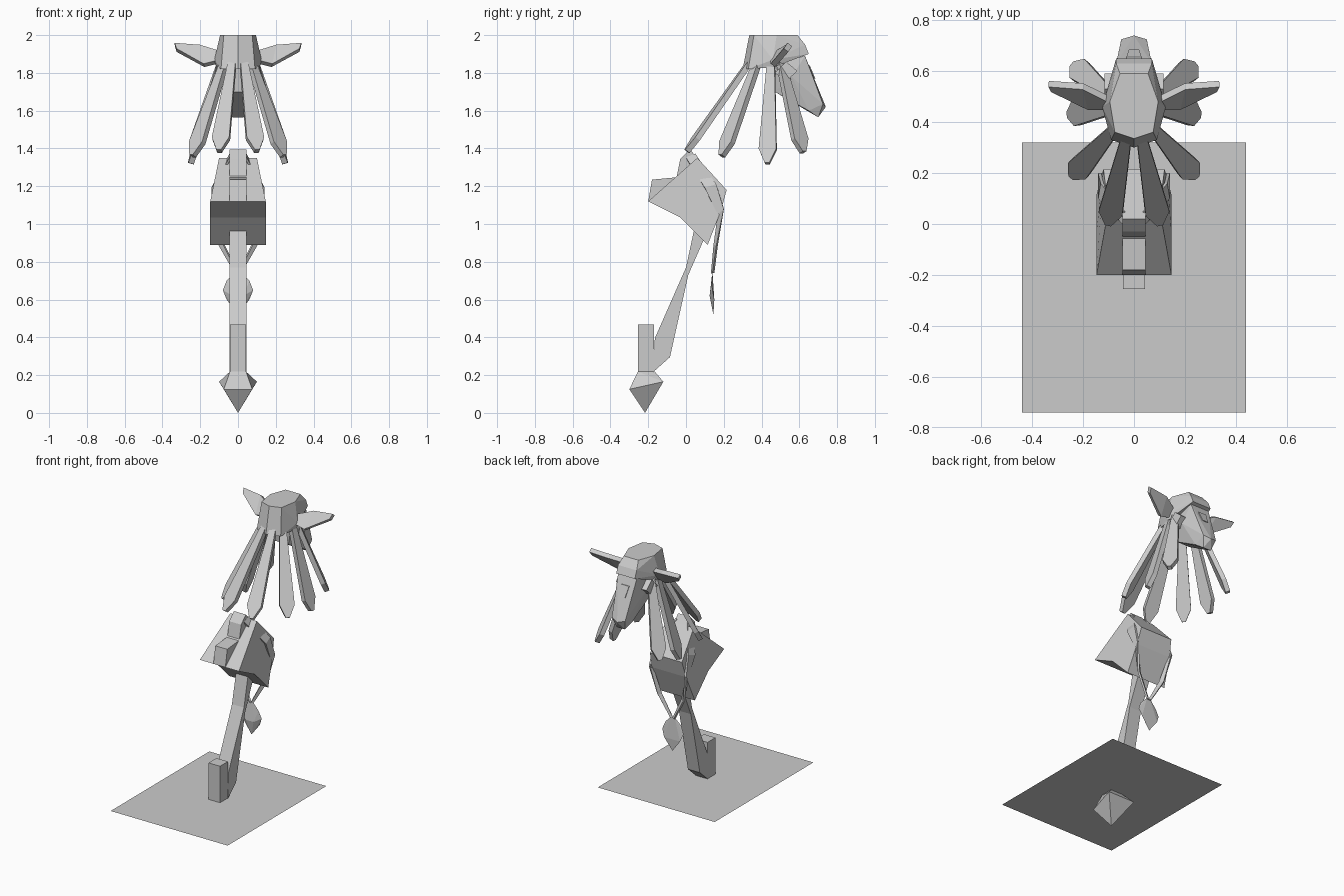
import bpy
import bmesh
from mathutils import Vector

cube = bpy.data.objects.get("Cube")
if cube:
    bpy.data.objects.remove(cube, do_unlink=True)

GREY = (0.6, 0.6, 0.6, 1)
mat = bpy.data.materials.new("plain_grey")
mat.use_nodes = True
mat.diffuse_color = GREY
mat.node_tree.nodes["Principled BSDF"].inputs["Base Color"].default_value = GREY


def finish(name, bm, mirror=False, thickness=0):
    bmesh.ops.recalc_face_normals(bm, faces=bm.faces[:])
    mesh = bpy.data.meshes.new(name)
    bm.to_mesh(mesh)
    bm.free()
    mesh.materials.append(mat)
    obj = bpy.data.objects.new(name, mesh)
    bpy.context.collection.objects.link(obj)
    if thickness:
        solid = obj.modifiers.new("thickness", 'SOLIDIFY')
        solid.thickness = thickness
        solid.offset = 0
    if mirror:
        mod = obj.modifiers.new("mirror", 'MIRROR')
        mod.use_mirror_merge = False
    return obj


def hull(name, half, mirror=False):
    """Convex solid from points; symmetric across x unless mirrored as a pair."""
    bm = bmesh.new()
    for x, y, z in half:
        bm.verts.new((x, y, z))
        if x and not mirror:
            bm.verts.new((-x, y, z))
    res = bmesh.ops.convex_hull(bm, input=bm.verts[:])
    loose = [g for g in res["geom_interior"] if isinstance(g, bmesh.types.BMVert)]
    bmesh.ops.delete(bm, geom=loose, context='VERTS')
    return finish(name, bm, mirror)


def slab(name, profile):
    """Side profile of (y, z, half width) spanned across x."""
    bm = bmesh.new()
    left = [bm.verts.new((w, y, z)) for y, z, w in profile]
    right = [bm.verts.new((-w, y, z)) for y, z, w in profile]
    bm.faces.new(left)
    bm.faces.new(right[::-1])
    for i in range(len(profile)):
        bm.faces.new((left[i - 1], right[i - 1], right[i], left[i]))
    return finish(name, bm)


def ribbon(name, pairs, thickness, mirror=True):
    """Strip of quads through pairs of edge points, given thickness."""
    bm = bmesh.new()
    rows = [[bm.verts.new(p) for p in pair] for pair in pairs]
    for a, b in zip(rows, rows[1:]):
        bm.faces.new((a[0], a[1], b[1], b[0]))
    return finish(name, bm, mirror, thickness)


# Ground sheet
bm = bmesh.new()
bm.faces.new([bm.verts.new((x, y, 0.22)) for x, y in
              ((-.44, -.74), (.44, -.74), (.44, .32), (-.44, .32))])
finish("ground_sheet", bm)

# Pointed stake and post
hull("stake_point", [(0, -.217, 0), (.075, -.3, .125), (.1, -.12, .165),
                     (.043, -.255, .218), (.043, -.165, .218)])
slab("post", [(y, z, .043) for y, z in
              ((-.255, .21), (-.17, .21), (-.17, .468), (-.255, .468))])

# Slanted trunk rising to the body
slab("trunk", [(y, z, .045) for y, z in
               ((-.175, .215), (-.165, .395), (0, .77), (.045, .98), (.07, 1.05),
                (.1, .93), (.012, .73), (-.085, .295))])

# Body with a raised central ridge
slab("body", [(-.2, 1.12, .147), (-.03, 1.035, .147), (.115, .89, .147),
              (.185, 1.07, .13), (.215, 1.18, .12), (.06, 1.35, .1)])
slab("body_ridge", [(y, z, .045) for y, z in
                    ((-.2, 1.12), (-.18, 1.235), (-.05, 1.247), (-.03, 1.345),
                     (.02, 1.395), (.06, 1.35), (.05, 1.2))])

# Straps crossing the body to a hanging leaf
ribbon("strap", [((.04, 0, 1.35), (.04, .05, 1.37)),
                 ((.135, .1, 1.19), (.125, .16, 1.21)),
                 ((.125, .17, 1.05), (.135, .2, 1.08)),
                 ((.075, .15, .89), (.1, .165, .89)),
                 ((0, .137, .74), (.015, .145, .74))], .012)
hull("hanging_leaf", [(.012, .14, .75), (.06, .135, .7), (.08, .14, .65),
                      (.06, .15, .6), (0, .145, .52), (.03, .125, .62)])

# Head cap
hull("head_cap", [(0, .335, 2), (.075, .36, 2), (.095, .48, 2), (.055, .59, 2),
                  (0, .3, 1.82), (.09, .33, 1.82), (.125, .46, 1.87),
                  (.115, .46, 1.83), (.07, .65, 1.9), (.07, .63, 1.95)])

# Snout, cheeks and nose ridge
hull("snout", [(.08, .46, 1.84), (.07, .63, 1.89), (.05, .47, 1.7),
               (.085, .56, 1.78), (.05, .65, 1.6), (.05, .725, 1.635),
               (0, .74, 1.62), (.03, .7, 1.565)])
hull("cheek", [(x, y, z) for x in (.07, .115) for y, z in
               ((.47, 1.8), (.53, 1.86), (.59, 1.81), (.53, 1.755))], True)
hull("nose_ridge", [(.03, .64, 1.84), (.03, .655, 1.84),
                    (.02, .67, 1.77), (.02, .685, 1.77)])

# Ears
ribbon("ear", [((.1, .46, 1.86), (.1, .49, 1.91)),
               ((.18, .46, 1.84), (.2, .54, 1.94)),
               ((.325, .53, 1.92), (.335, .55, 1.95))], .03)

# Mane blades: root and tip on one side, mirrored to the other
BLADES = [((.03, .34, 1.86), (.1, .005, 1.385)),
          ((.07, .38, 1.86), (.24, .19, 1.36)),
          ((.09, .45, 1.86), (.25, .43, 1.32)),
          ((.085, .5, 1.86), (.235, .62, 1.38))]
for n, (root, tip) in enumerate(BLADES, 1):
    root, tip = Vector(root), Vector(tip)
    across = Vector((0, 0, 1)).cross(tip - root).normalized()
    stations = ((0, .02), (.86, .047), (1, .012))
    ribbon(f"mane_blade_{n}",
           [(root.lerp(tip, t) - across * w, root.lerp(tip, t) + across * w)
            for t, w in stations], .03)
